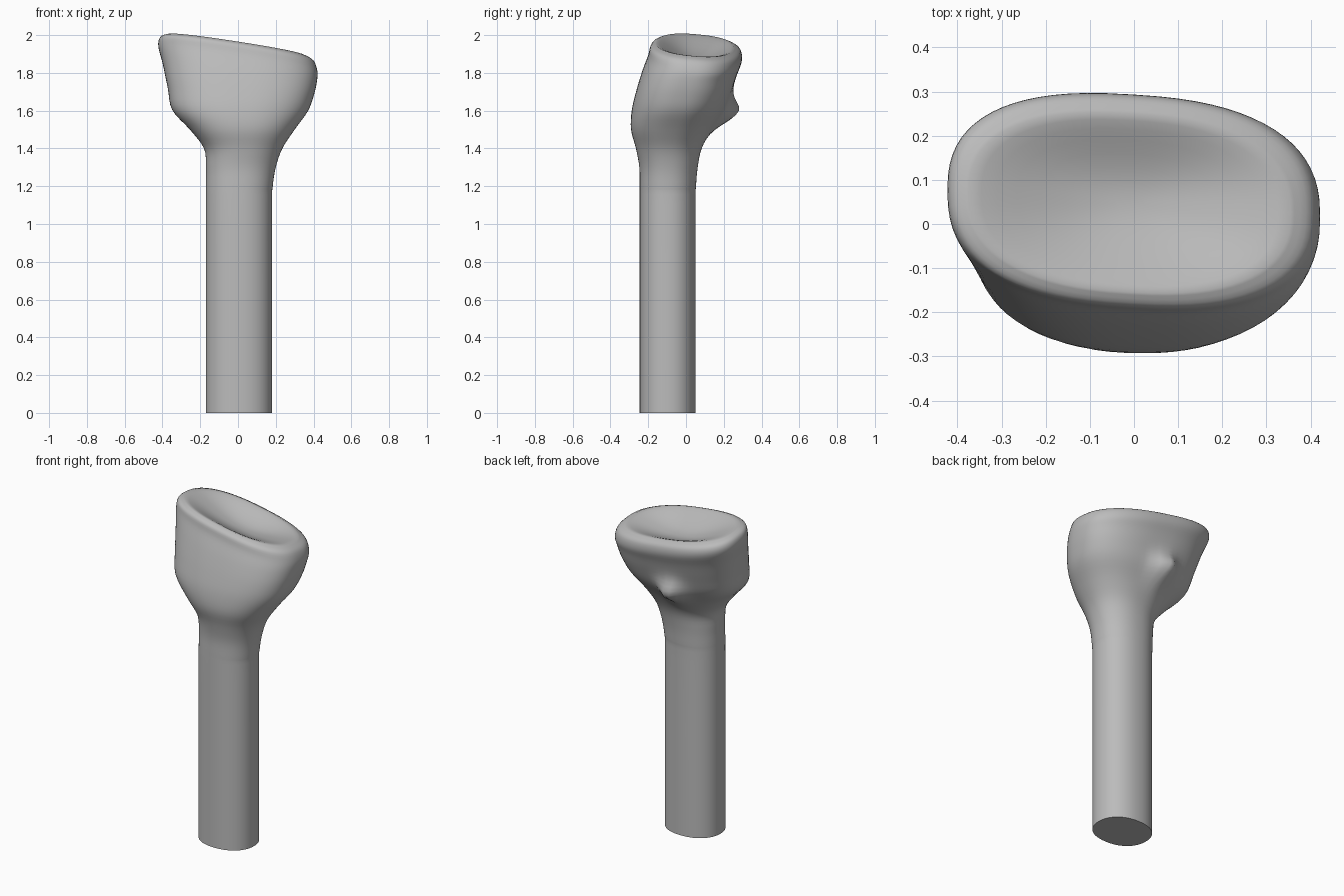
import bpy, bmesh, math
from mathutils import Vector

cube = bpy.data.objects.get("Cube")
if cube:
    bpy.data.objects.remove(cube)

SEGMENTS = 72
STEPS = 4

# Cross-sections: height, x min, x max, y min, y max, squareness, tilt
SECTIONS = [
    (0.55, -0.17, 0.18, -0.245, 0.05, 2.2, 0),
    (1.10, -0.17, 0.18, -0.245, 0.05, 2.2, 0),
    (1.20, -0.17, 0.184, -0.245, 0.053, 2.2, 0),
    (1.30, -0.17, 0.20, -0.247, 0.062, 2.2, 0),
    (1.40, -0.18, 0.235, -0.265, 0.083, 2.2, 0),
    (1.50, -0.255, 0.30, -0.291, 0.135, 2.3, 0),
    (1.60, -0.348, 0.37, -0.287, 0.20, 2.4, 0.05),
    (1.70, -0.372, 0.402, -0.262, 0.238, 2.5, 0.3),
    (1.80, -0.398, 0.418, -0.228, 0.268, 2.5, 0.7),
    (1.875, -0.422, 0.42, -0.198, 0.292, 2.5, 1),
    (1.925, -0.412, 0.40, -0.185, 0.285, 2.5, 1),
    (1.945, -0.375, 0.355, -0.155, 0.25, 2.4, 1),
]


def blend(a, b, c, d, t):
    """Smooth curve from b to c."""
    return 0.5 * (2 * b + (c - a) * t + (2 * a - 5 * b + 4 * c - d) * t * t
                  + (3 * b - a - 3 * c + d) * t ** 3)


def smooth_sections(sections):
    result = []
    last = len(sections) - 1
    for i in range(last):
        picks = [sections[min(max(i + k, 0), last)] for k in (-1, 0, 1, 2)]
        for s in range(STEPS):
            result.append([blend(*v, s / STEPS) for v in zip(*picks)])
    return result + [list(sections[-1])]


def ring_points(section):
    z, x0, x1, y0, y1, power, tilt = section
    points = []
    for i in range(SEGMENTS):
        a = math.tau * i / SEGMENTS
        c, s = math.cos(a), math.sin(a)
        x = (x0 + x1) / 2 + (x1 - x0) / 2 * math.copysign(abs(c) ** (2 / power), c)
        y = (y0 + y1) / 2 + (y1 - y0) / 2 * math.copysign(abs(s) ** (2 / power), s)
        y -= 0.06 * x * tilt
        # Knob on the back of the head
        if s > 0:
            y += 0.085 * math.exp(-((x + 0.05) / 0.075) ** 2 - ((z - 1.59) / 0.08) ** 2)
        points.append(Vector((x, y, z - tilt * (0.16 * x + 0.1 * (y - 0.05)))))
    return points


# Straight shaft, flared head and rounded rim
first = (0.0,) + SECTIONS[0][1:]
rings = [ring_points(first)] + [ring_points(s) for s in smooth_sections(SECTIONS)]

# Shallow dish inside the rim
rim = rings[-1]
center = sum(rim, Vector()) / SEGMENTS
for scale in (0.92, 0.82, 0.7, 0.55, 0.4, 0.25, 0.1):
    drop = 0.07 * (1 - scale ** 2) ** 1.5
    rings.append([center.lerp(p, scale) - Vector((0, 0, drop)) for p in rim])

bm = bmesh.new()
loops = [[bm.verts.new(p) for p in ring] for ring in rings]
for low, high in zip(loops, loops[1:]):
    for i in range(SEGMENTS):
        j = (i + 1) % SEGMENTS
        bm.faces.new((low[i], low[j], high[j], high[i]))
bm.faces.new(loops[-1])
bm.faces.new(loops[0][::-1])
mesh = bpy.data.meshes.new("bone_shaft_and_head")
bm.to_mesh(mesh)
bm.free()

body = bpy.data.objects.new("bone_shaft_and_head", mesh)
bpy.context.collection.objects.link(body)

# Plain grey finish
grey = bpy.data.materials.new("plain_grey")
grey.use_nodes = True
color = (0.5, 0.5, 0.5, 1)
grey.diffuse_color = color
grey.node_tree.nodes["Principled BSDF"].inputs["Base Color"].default_value = color
mesh.materials.append(grey)

bpy.context.view_layer.objects.active = body
body.select_set(True)
bpy.ops.object.shade_smooth_by_angle(angle=math.radians(45))
